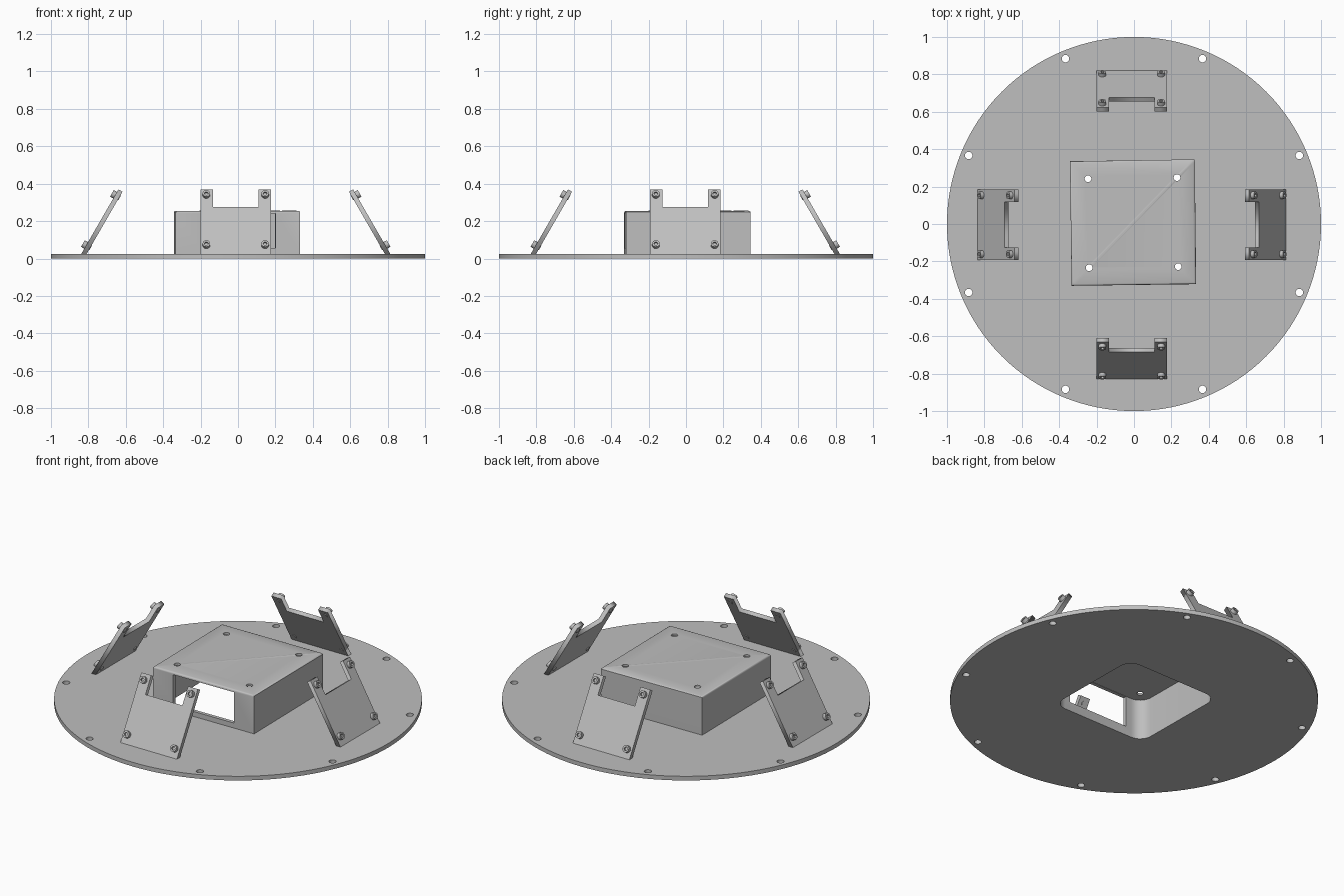
import bpy, math
from mathutils import Matrix

if "Cube" in bpy.data.objects:
    bpy.data.objects.remove(bpy.data.objects["Cube"])

grey = bpy.data.materials.new("light_grey")
grey.diffuse_color = (0.52, 0.52, 0.52, 1)
grey.use_nodes = True
grey.node_tree.nodes["Principled BSDF"].inputs["Base Color"].default_value = grey.diffuse_color


def circle(r, n=32, cx=0, cy=0):
    return [(cx + r * math.cos(2 * math.pi * i / n), cy + r * math.sin(2 * math.pi * i / n))
            for i in range(n)]


def rounded_square(h, r, n=8):
    pts = []
    for q in range(4):
        a0 = q * math.pi / 2
        cx, cy = [(1, 1), (-1, 1), (-1, -1), (1, -1)][q]
        for i in range(n + 1):
            a = a0 + math.pi / 2 * i / n
            pts.append((cx * (h - r) + r * math.cos(a), cy * (h - r) + r * math.sin(a)))
    return pts


def plate_mesh(name, loops, z0, z1):
    """Extruded flat profile: first loop is the outline, the rest are holes."""
    cu = bpy.data.curves.new(name, 'CURVE')
    cu.dimensions, cu.fill_mode, cu.extrude = '2D', 'BOTH', (z1 - z0) / 2
    for loop in loops:
        sp = cu.splines.new('POLY')
        sp.points.add(len(loop) - 1)
        for p, (x, y) in zip(sp.points, loop):
            p.co = (x, y, 0, 1)
        sp.use_cyclic_u = True
    tmp = bpy.data.objects.new("tmp", cu)
    bpy.context.collection.objects.link(tmp)
    dg = bpy.context.evaluated_depsgraph_get()
    me = bpy.data.meshes.new_from_object(tmp.evaluated_get(dg))
    bpy.data.objects.remove(tmp)
    bpy.data.curves.remove(cu)
    me.transform(Matrix.Translation((0, 0, (z0 + z1) / 2)))
    import bmesh
    bm = bmesh.new()
    bm.from_mesh(me)
    bmesh.ops.remove_doubles(bm, verts=bm.verts, dist=1e-5)
    bmesh.ops.recalc_face_normals(bm, faces=bm.faces)
    bm.to_mesh(me)
    bm.free()
    me.name = name
    me.materials.clear()
    me.materials.append(grey)
    return me


def place(name, me, matrix=Matrix()):
    ob = bpy.data.objects.new(name, me)
    bpy.context.collection.objects.link(ob)
    ob.matrix_world = matrix
    return ob


def smooth(ob):
    bpy.ops.object.select_all(action='DESELECT')
    ob.select_set(True)
    bpy.context.view_layer.objects.active = ob
    bpy.ops.object.shade_smooth_by_angle(angle=math.radians(30))


box_turn = Matrix.Translation((-0.005, 0.007, 0)) @ Matrix.Rotation(math.radians(0.75), 4, 'Z')
cavity = rounded_square(0.312, 0.075)

# Round base with rim holes and the central opening
opening = [tuple((box_turn @ Matrix.Translation((x, y, 0))).translation[:2]) for x, y in cavity]
rim = [circle(0.02, 20, 0.957 * math.cos(a), 0.957 * math.sin(a))
       for a in (math.radians(22.5 + 45 * k) for k in range(8))]
smooth(place("base_disc", plate_mesh("base_disc", [circle(1, 128), opening] + rim, 0, 0.025)))

# Hollow centre box, open below, with a window in front and holes in the lid
H = 0.333
box = place("centre_box", plate_mesh("centre_box", [[(-H, -H), (H, -H), (H, H), (-H, H)]],
                                     0.025, 0.255), box_turn)
bev = box.modifiers.new("top_edge", 'BEVEL')
bev.width, bev.segments, bev.limit_method = 0.01, 3, 'WEIGHT'
weights = box.data.attributes.new("bevel_weight_edge", 'FLOAT', 'EDGE')
for e in box.data.edges:
    if all(box.data.vertices[v].co.z > 0.25 for v in e.vertices):
        weights.data[e.index].value = 1
cutters = [plate_mesh("cavity_cutter", [cavity], -0.05, 0.242),
           plate_mesh("window_cutter", [[(-0.2, -0.4), (0.2, -0.4), (0.2, -0.2), (-0.2, -0.2)]],
                      0.055, 0.24)]
cutters += [plate_mesh("hole_cutter", [circle(0.018, 20, sx * 0.238, sy * 0.238)], 0.2, 0.3)
            for sx in (-1, 1) for sy in (-1, 1)]
helpers = []
for me in cutters:
    c = place(me.name, me, box_turn)
    c.hide_render = True
    m = box.modifiers.new("cut", 'BOOLEAN')
    m.operation, m.solver, m.object = 'DIFFERENCE', 'EXACT', c
    helpers.append(c)
bpy.context.view_layer.update()
done = bpy.data.meshes.new_from_object(box.evaluated_get(bpy.context.evaluated_depsgraph_get()))
box.modifiers.clear()
box.data = done
for c in helpers:
    bpy.data.objects.remove(c)
smooth(box)

# Four leaning notched brackets, each with four socket screws
W, N, L, D = 0.1875, 0.1225, 0.398, 0.289
outline = [(-W, 0), (W, 0), (W, L), (N, L), (N, D), (-N, D), (-N, L), (-W, L)]
bracket = plate_mesh("bracket", [outline], -0.025, 0)
head = plate_mesh("screw_head", [circle(0.02, 24), circle(0.011, 6)], 0, 0.02)
shaft = plate_mesh("screw_shaft", [circle(0.014, 20)], -0.028, 0.008)
sides = ["front", "right", "back", "left"]
for k, side in enumerate(sides):
    lean = (Matrix.Translation((-0.012, -0.004, 0)) @ Matrix.Rotation(k * math.pi / 2, 4, 'Z')
            @ Matrix.Translation((0, -0.826, 0.025)) @ Matrix.Rotation(math.radians(60), 4, 'X'))
    place(side + "_bracket", bracket, lean)
    for u in (-0.157, 0.157):
        for s in (0.052, 0.362):
            spot = lean @ Matrix.Translation((u, s, 0))
            a = place(side + "_screw_head", head, spot)
            b = place(side + "_screw_shaft", shaft, spot)
            if k == 0:
                smooth(a)
                smooth(b)
